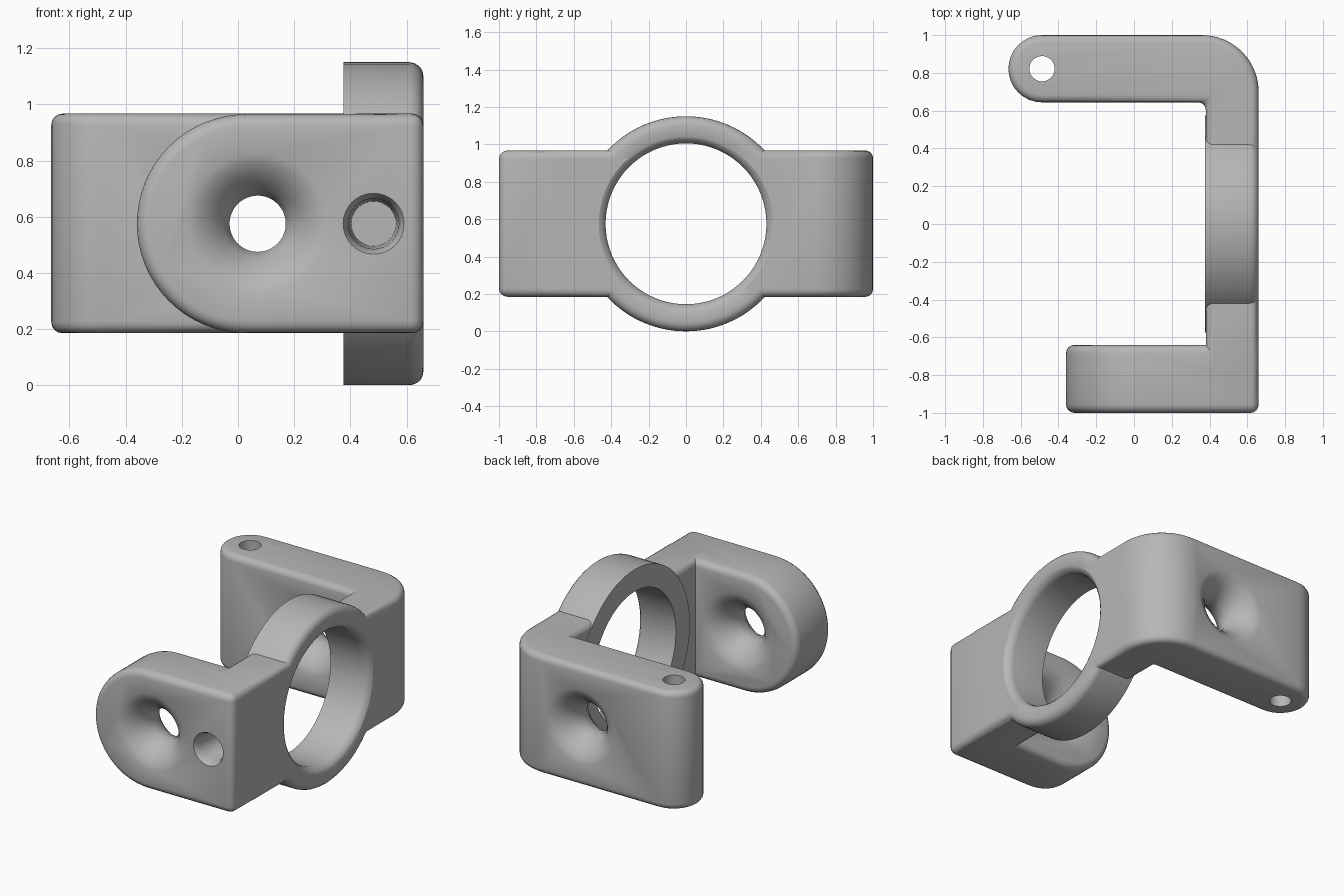
import bpy, bmesh
from math import radians, sin, cos, pi
from mathutils import Matrix, Vector

if "Cube" in bpy.data.objects:
    bpy.data.objects.remove(bpy.data.objects["Cube"], do_unlink=True)

grey = bpy.data.materials.new("plain grey")
grey.use_nodes = True
grey.diffuse_color = (0.47, 0.47, 0.47, 1)
grey.node_tree.nodes["Principled BSDF"].inputs["Base Color"].default_value = (0.47, 0.47, 0.47, 1)

MID = 0.575           # height of the common centre line
LOW, HIGH = 0.185, 0.967


def make_object(name, bm):
    bmesh.ops.recalc_face_normals(bm, faces=bm.faces)
    mesh = bpy.data.meshes.new(name)
    bm.to_mesh(mesh)
    bm.free()
    mesh.materials.append(grey)
    ob = bpy.data.objects.new(name, mesh)
    bpy.context.collection.objects.link(ob)
    return ob


def arc(cx, cy, r, start, end, steps):
    angles = [radians(start + (end - start) * i / steps) for i in range(steps + 1)]
    return [(cx + r * cos(a), cy + r * sin(a)) for a in angles]


def extrude(name, outline, place, depth, bevel):
    """Extrude a 2D outline along a direction and round its sharp edges."""
    bm = bmesh.new()
    face = bm.faces.new([bm.verts.new(place(u, v)) for u, v in outline])
    grown = bmesh.ops.extrude_face_region(bm, geom=[face], use_keep_orig=True)["geom"]
    bmesh.ops.translate(bm, verts=[g for g in grown if isinstance(g, bmesh.types.BMVert)],
                        vec=Vector(depth))
    bmesh.ops.recalc_face_normals(bm, faces=bm.faces)
    sharp = [e for e in bm.edges if e.calc_face_angle(0) > radians(30)]
    bmesh.ops.bevel(bm, geom=sharp, offset=bevel, segments=4, profile=0.5, affect='EDGES')
    return make_object(name, bm)


def lathe(name, profile, axis, centre, steps=64):
    """Revolve (radius, distance) points about an axis through the centre."""
    bm = bmesh.new()
    points = [(0, profile[0][1])] + profile + [(0, profile[-1][1])]
    verts = [bm.verts.new((r, 0, t)) for r, t in points]
    edges = [bm.edges.new(pair) for pair in zip(verts, verts[1:])]
    bmesh.ops.spin(bm, geom=verts + edges, cent=(0, 0, 0), axis=(0, 0, 1),
                   angle=2 * pi, steps=steps)
    bmesh.ops.remove_doubles(bm, verts=bm.verts, dist=0.0005)
    turn = Vector((0, 0, 1)).rotation_difference(Vector(axis)).to_matrix().to_4x4()
    bmesh.ops.transform(bm, matrix=Matrix.Translation(centre) @ turn, verts=bm.verts)
    return make_object(name, bm)


def combine(target, other, operation):
    mod = target.modifiers.new("combine", 'BOOLEAN')
    mod.operation, mod.object, mod.solver = operation, other, 'EXACT'
    bpy.context.view_layer.objects.active = target
    bpy.ops.object.modifier_apply(modifier=mod.name)
    bpy.data.objects.remove(other, do_unlink=True)


# Side plate and back arm: one bent strip with a rounded bend and tip
strip = ([(0.38, -0.8), (0.66, -0.8)] + arc(0.36, 0.7, 0.30, 0, 90, 12)
         + arc(-0.487, 0.822, 0.178, 90, 270, 16) + [(0.38, 0.644)])
bracket = extrude("bracket", strip, lambda u, v: (u, v, LOW), (0, 0, HIGH - LOW), 0.04)

# Front arm: a plate with a half-round end
tab = arc(0.03, MID, 0.39, 90, 270, 32) + [(0.66, LOW), (0.66, HIGH)]
front_arm = extrude("front_arm", tab, lambda u, v: (u, -1, v), (0, 0.36, 0), 0.045)
combine(bracket, front_arm, 'UNION')

# Ring in the side plate, rounded on its outer rim
rim = [(0.575, 0.375)] + [(0.525 + r, 0.61 + t) for r, t in arc(0, 0, 0.05, 0, 90, 5)]
combine(bracket, lathe("ring", rim, (1, 0, 0), (0, 0, MID), 80), 'UNION')

# Large round opening with an eased outer edge
opening = [(0.43, 0.2), (0.43, 0.61), (0.437, 0.635), (0.455, 0.653), (0.50, 0.68)]
combine(bracket, lathe("opening", opening, (1, 0, 0), (0, 0, MID), 80), 'DIFFERENCE')

# Flared hole through each arm, wide at both faces
half = [(0.10, 0.03), (0.125, 0.08), (0.165, 0.13), (0.21, 0.165), (0.25, 0.18), (0.32, 0.2)]
flare = [(r, -t) for r, t in reversed(half)] + half
for y in (-0.82, 0.822):
    combine(bracket, lathe("flared_hole", flare, (0, 1, 0), (0.07, y, MID)), 'DIFFERENCE')

# Blind pin hole in the front, and pin hole down through the back arm tip
blind = [(0.12, -1.02), (0.10, -0.985), (0.09, -0.95), (0.08, -0.66)]
combine(bracket, lathe("blind_hole", blind, (0, 1, 0), (0.483, 0, MID), 32), 'DIFFERENCE')
pin = [(0.067, 0), (0.067, 1.2)]
combine(bracket, lathe("pin_hole", pin, (0, 0, 1), (-0.487, 0.822, 0), 32), 'DIFFERENCE')

bpy.ops.object.select_all(action='DESELECT')
bracket.select_set(True)
bpy.context.view_layer.objects.active = bracket
bpy.ops.object.shade_smooth_by_angle(angle=radians(35))
